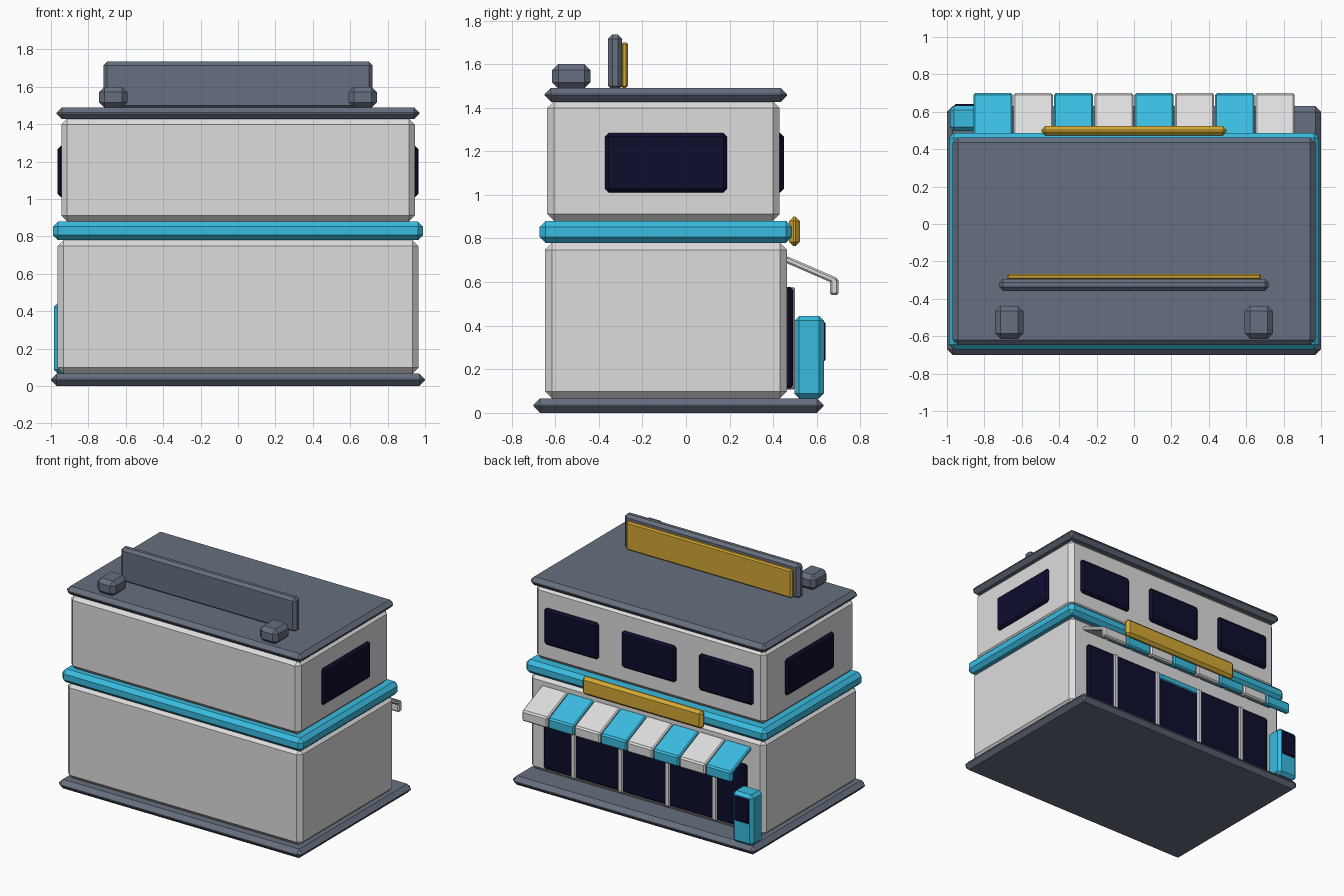
import bpy
import bmesh
import math

cube = bpy.data.objects.get("Cube")
if cube:
    bpy.data.objects.remove(cube, do_unlink=True)


def material(name, rgb):
    mat = bpy.data.materials.new(name)
    mat.use_nodes = True
    mat.diffuse_color = (*rgb, 1)
    mat.node_tree.nodes["Principled BSDF"].inputs["Base Color"].default_value = (*rgb, 1)
    return mat


WHITE = material("off white", (0.72, 0.72, 0.72))
TEAL = material("turquoise", (0.042, 0.50, 0.74))
SLATE = material("slate grey", (0.133, 0.16, 0.215))
NAVY = material("dark navy glass", (0.004, 0.004, 0.027))
GOLD = material("gold", (0.65, 0.39, 0.035))


def box(name, mat, xs, ys, zs, bevel, tilt=0):
    """Chamfered box spanning the given ranges, tilted about x."""
    spans = (xs, ys, zs)
    mesh = bpy.data.meshes.new(name)
    bm = bmesh.new()
    bmesh.ops.create_cube(bm, size=1)
    bmesh.ops.scale(bm, vec=[b - a for a, b in spans], verts=bm.verts)
    bm.to_mesh(mesh)
    bm.free()
    mesh.materials.append(mat)
    obj = bpy.data.objects.new(name, mesh)
    obj.location = [(a + b) / 2 for a, b in spans]
    obj.rotation_euler.x = tilt
    bpy.context.collection.objects.link(obj)
    mod = obj.modifiers.new("chamfer", "BEVEL")
    mod.width = bevel
    mod.segments = 1
    mod.limit_method = "NONE"
    return obj


def around(centre, width):
    return (centre - width / 2, centre + width / 2)


# Building shell, from the ground up
box("base_slab", SLATE, (-1, 1), (-0.70, 0.63), (0, 0.067), 0.03)
box("ground_floor", WHITE, (-0.965, 0.965), (-0.647, 0.463), (0.067, 0.78), 0.032)
box("floor_band", TEAL, (-0.99, 0.99), (-0.672, 0.487), (0.78, 0.88), 0.028)
box("upper_floor", WHITE, (-0.945, 0.945), (-0.637, 0.43), (0.88, 1.43), 0.032)
box("roof_slab", SLATE, (-0.97, 0.97), (-0.648, 0.463), (1.427, 1.49), 0.028)

# Roof sign board and vent boxes
box("roof_board", SLATE, (-0.72, 0.72), (-0.358, -0.293), (1.48, 1.735), 0.02)
box("roof_board_panel", GOLD, (-0.68, 0.68), (-0.30, -0.266), (1.49, 1.70), 0.01)
for side, x in (("left", 0.667), ("right", -0.667)):
    box(f"{side}_roof_vent", SLATE, around(x, 0.15), (-0.614, -0.438), (1.488, 1.60), 0.028)

# Upper windows
for side, xs in (("left", (0.92, 0.965)), ("right", (-0.965, -0.92))):
    box(f"{side}_window", NAVY, xs, (-0.372, 0.188), (1.012, 1.283), 0.016)
for i in range(3):
    box(f"shop_upper_window_{i + 1}", NAVY, around((i - 1) * 0.635, 0.445),
        (0.405, 0.45), (1.012, 1.283), 0.016)

# Shop front glazing with its posts and door header
box("shop_glass", NAVY, (-0.83, 0.83), (0.45, 0.49), (0.112, 0.578), 0.012)
for i in range(4):
    box(f"glass_post_{i + 1}", WHITE, around((i - 1.5) * 0.386, 0.04),
        (0.455, 0.50), (0.108, 0.578), 0.008)
box("door_header", TEAL, (-0.17, 0.17), (0.455, 0.498), (0.53, 0.575), 0.006)

# Striped awning: sloped panel plus hanging flap per stripe
pitch = 0.2155
for i in range(8):
    colour = WHITE if i % 2 else TEAL
    xs = around((i - 3.5) * pitch, pitch - 0.006)
    box(f"awning_panel_{i + 1}", colour, xs, around(0.573, 0.258),
        around(0.655, 0.03), 0.008, tilt=-math.radians(23.5))
    box(f"awning_flap_{i + 1}", colour, xs, (0.66, 0.70), (0.54, 0.618), 0.01)

# Blank sign above the awning
box("shop_sign", GOLD, (-0.495, 0.495), (0.473, 0.523), (0.765, 0.90), 0.02)

# Vending machine
box("vending_machine", TEAL, (-0.985, -0.817), (0.497, 0.632), (0.067, 0.445), 0.022)
box("vending_screen", NAVY, (-0.962, -0.84), (0.61, 0.641), (0.235, 0.42), 0.009)
